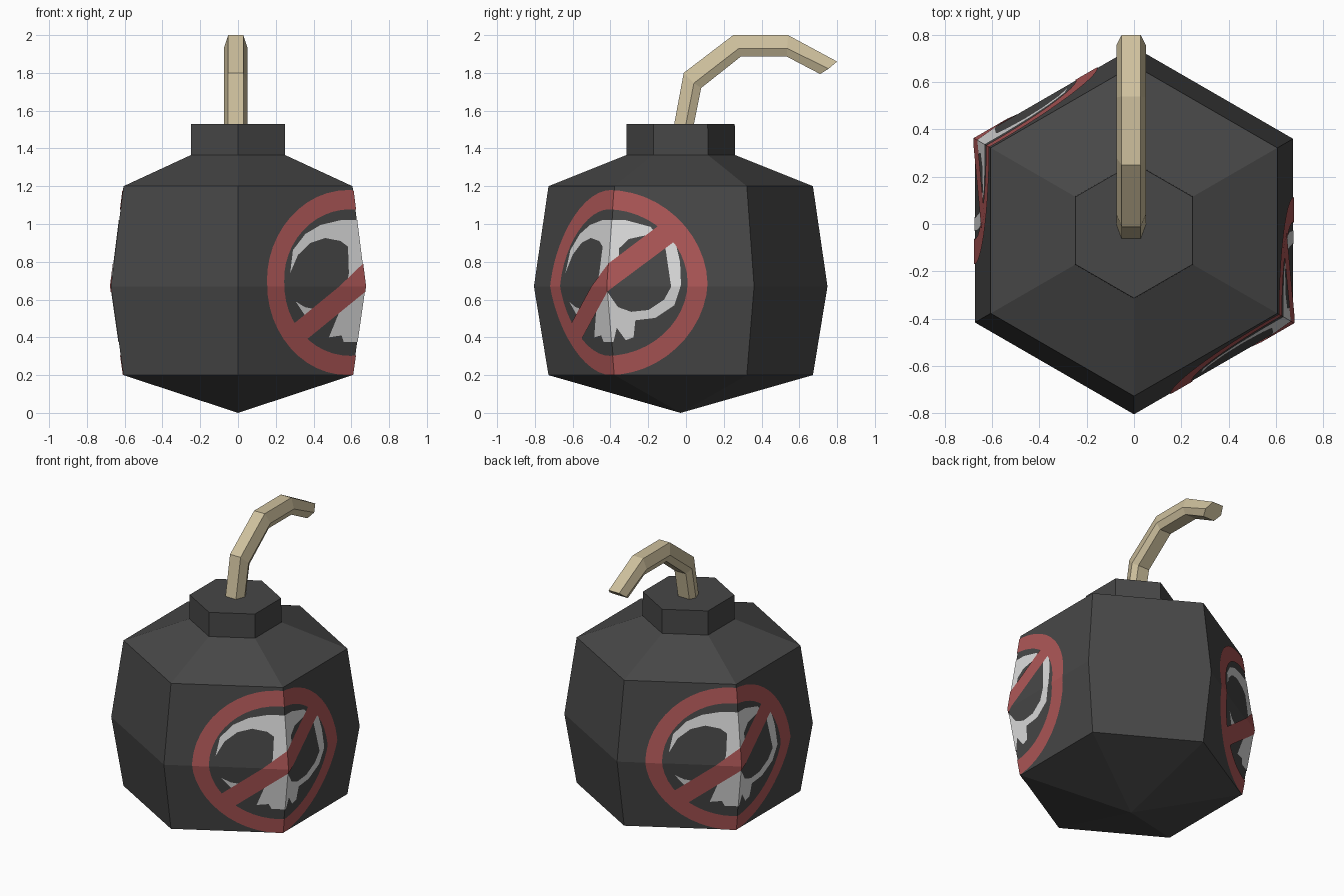
import bpy, bmesh, math
from mathutils import Vector

if "Cube" in bpy.data.objects:
    bpy.data.objects.remove(bpy.data.objects["Cube"])

CY = -0.028          # the six-sided body axis sits slightly in front of centre
R_MID = 0.777
PROFILE = [(0.0, 0.0), (0.70, 0.20), (R_MID, 0.67), (0.70, 1.20), (0.288, 1.365)]


def material(name, rgb):
    m = bpy.data.materials.new(name)
    m.diffuse_color = (*rgb, 1)
    m.use_nodes = True
    m.node_tree.nodes["Principled BSDF"].inputs["Base Color"].default_value = m.diffuse_color
    return m


CHARCOAL = material("charcoal", (0.063, 0.063, 0.063))
RED = material("muted red", (0.42, 0.095, 0.095))
WHITE = material("off white", (0.72, 0.72, 0.72))
ROPE = material("rope tan", (0.62, 0.53, 0.34))


def finish(bm, name, mat, recalc=True):
    if recalc:
        bmesh.ops.recalc_face_normals(bm, faces=bm.faces)
    me = bpy.data.meshes.new(name)
    bm.to_mesh(me)
    bm.free()
    me.materials.append(mat)
    ob = bpy.data.objects.new(name, me)
    bpy.context.collection.objects.link(ob)
    return ob


def hex_dir(deg):
    a = math.radians(deg)
    return Vector((math.cos(a), math.sin(a), 0))


def loft(bm, rings):
    """Bridge closed rings of points and cap both ends."""
    vs = [[bm.verts.new(p) for p in ring] for ring in rings]
    n = len(vs[0])
    for a, b in zip(vs, vs[1:]):
        for i in range(n):
            j = (i + 1) % n
            bm.faces.new((a[i], a[j], b[j], b[i]))
    bm.faces.new(vs[0])
    bm.faces.new(vs[-1])


def hex_ring(r, z):
    return [hex_dir(30 + 60 * i) * r + Vector((0, CY, z)) for i in range(6)]


# Body: six-sided lathe, pointed at the bottom
bm = bmesh.new()
loft(bm, [hex_ring(max(r, 1e-5), z) for r, z in PROFILE])
bmesh.ops.remove_doubles(bm, verts=bm.verts, dist=0.001)
finish(bm, "body", CHARCOAL)

# Neck
bm = bmesh.new()
loft(bm, [hex_ring(0.288, 1.355), hex_ring(0.286, 1.53)])
finish(bm, "neck", CHARCOAL)

# Fuse: six-sided rope; each row gives (y, z) for the top, widest and bottom edges
FUSE = [((-0.066, 1.51), (-0.004, 1.51), (0.038, 1.51)),
        ((-0.012, 1.80), (0.042, 1.746), (0.08, 1.72)),
        ((0.25, 2.0), (0.28, 1.93), (0.29, 1.886)),
        ((0.54, 2.0), (0.535, 1.93), (0.534, 1.886)),
        ((0.80, 1.86), (0.755, 1.822), (0.71, 1.794))]
FX = -0.012
bm = bmesh.new()
loft(bm, [[(FX + s * w, *p) for s, w, p in
           ((-1, 0.04, t), (1, 0.04, t), (1, 0.063, m),
            (1, 0.043, b), (-1, 0.043, b), (-1, 0.063, m))]
          for t, m, b in FUSE])
finish(bm, "fuse", ROPE)


# Warning emblem: flat (u, z) shapes wrapped around a body corner
def radius(z):
    for (r0, z0), (r1, z1) in zip(PROFILE, PROFILE[1:]):
        if z <= z1:
            return r0 + (r1 - r0) * (z - z0) / (z1 - z0)
    return PROFILE[-1][0]


def wrap(polys, corner, lift, name, mat):
    bm = bmesh.new()
    for poly in polys:
        bm.faces.new([bm.verts.new((u, 0, z)) for u, z in poly])
    bmesh.ops.triangulate(bm, faces=bm.faces)
    # cut along the body's creases so the plates fold with it
    for co, no in (((0, 0, 0), (1, 0, 0)), ((0, 0, 0.67), (0, 0, 1))):
        bmesh.ops.bisect_plane(bm, geom=bm.verts[:] + bm.edges[:] + bm.faces[:],
                               plane_co=co, plane_no=no)
    c0 = hex_dir(corner)
    for v in bm.verts:
        u, z = v.co.x, v.co.z
        c1 = hex_dir(corner + (60 if u > 0 else -60))
        v.co = (c0 + (c1 - c0) * abs(u) / R_MID) * (radius(z) + lift) + Vector((0, CY, z))
    bm.normal_update()
    flip = [f for f in bm.faces
            if f.normal.dot(f.calc_center_median() - Vector((0, CY, 0.67))) < 0]
    bmesh.ops.reverse_faces(bm, faces=flip)
    finish(bm, name, mat, recalc=False)


def oval(a, b, i, n=48):
    t = 2 * math.pi * i / n
    return (-0.035 + a * math.cos(t), 0.69 + b * math.sin(t))


RING = [[oval(0.565, 0.49, i), oval(0.565, 0.49, i + 1),
         oval(0.46, 0.388, i + 1), oval(0.46, 0.388, i)] for i in range(48)]
SLASH = [[(-0.035 + 0.8 * l - 0.6 * w, 0.69 + 0.6 * l + 0.8 * w)
          for l, w in ((-0.48, -0.06), (0.48, -0.06), (0.48, 0.06), (-0.48, 0.06))]]
SKULL = [
    # brow, left cheek and bridge
    [(-0.455, 0.74), (-0.43, 0.862), (-0.345, 0.947), (-0.242, 0.995), (-0.11, 1.02),
     (0.08, 1.02), (0.22, 0.985), (0.25, 0.95), (0.17, 0.935), (0.10, 0.92),
     (0.05, 0.87), (0.06, 0.78), (0, 0.72), (-0.10, 0.66), (-0.10, 0.72),
     (-0.06, 0.82), (-0.08, 0.88), (-0.123, 0.91), (-0.22, 0.926), (-0.316, 0.90),
     (-0.40, 0.836)],
    # right cheek
    [(0.30, 0.90), (0.353, 0.93), (0.385, 0.80), (0.39, 0.677), (0.354, 0.57),
     (0.25, 0.503), (0.14, 0.49), (0.12, 0.535), (0.215, 0.545), (0.30, 0.60),
     (0.343, 0.677), (0.34, 0.80)],
    # jaw and teeth
    [(-0.03, 0.67), (0.0, 0.64), (0.05, 0.56), (0.12, 0.535), (0.14, 0.49),
     (0.09, 0.46), (0.125, 0.40), (0.08, 0.385), (0.035, 0.45), (0.01, 0.375),
     (-0.09, 0.375), (-0.11, 0.41), (-0.19, 0.40), (-0.14, 0.54)],
    # lower left cheek
    [(-0.42, 0.59), (-0.36, 0.56), (-0.30, 0.55), (-0.28, 0.50), (-0.35, 0.51)],
]

for side, corner in (("right", -30), ("left", 150)):
    wrap(SKULL, corner, 0.003, side + "_skull_mark", WHITE)
    wrap(RING, corner, 0.004, side + "_warning_ring", RED)
    wrap(SLASH, corner, 0.006, side + "_warning_slash", RED)
